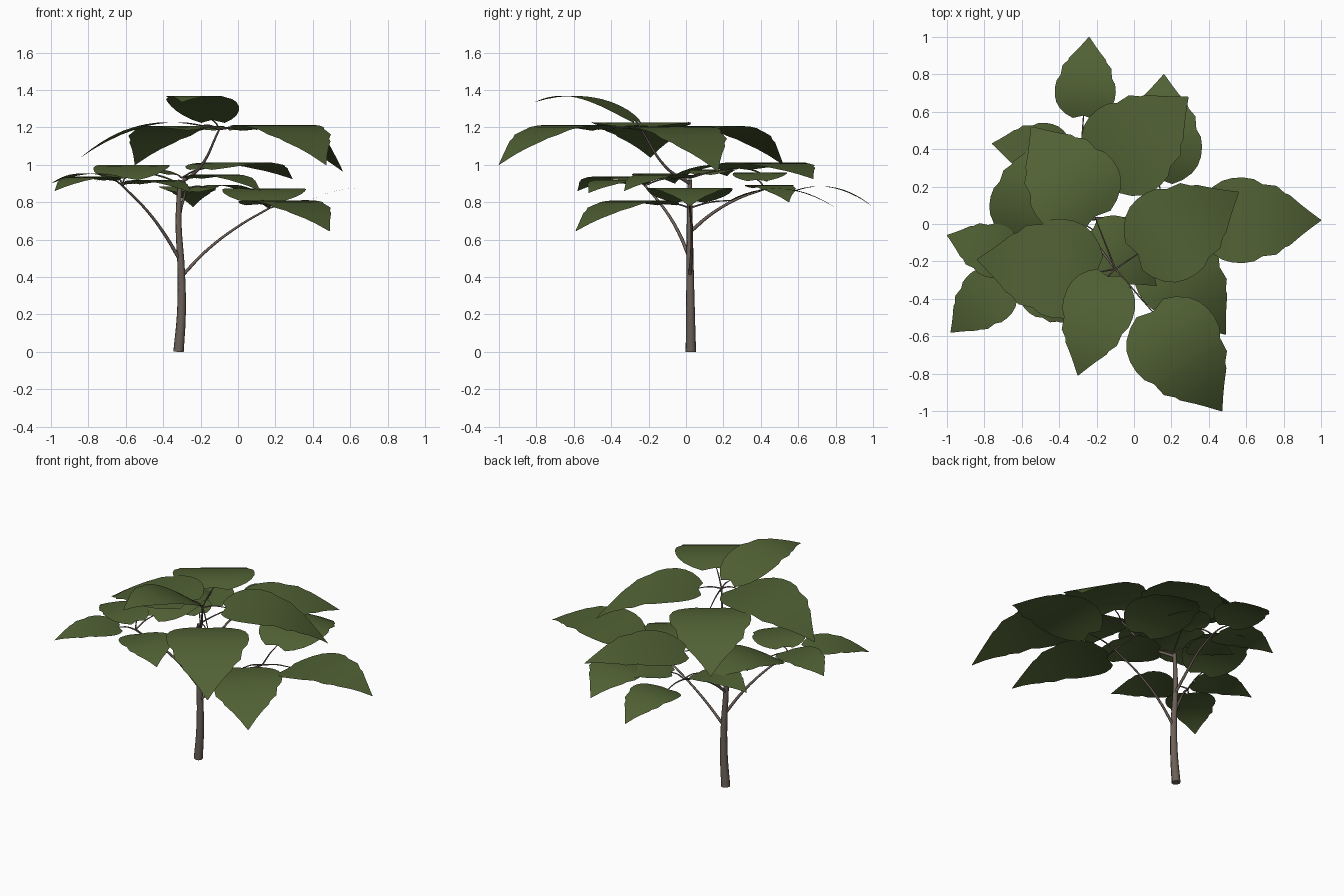
import bpy
from mathutils import Vector

if "Cube" in bpy.data.objects:
    bpy.data.objects.remove(bpy.data.objects["Cube"])


def material(name, rgb):
    m = bpy.data.materials.new(name)
    m.diffuse_color = (*rgb, 1)
    m.use_nodes = True
    m.node_tree.nodes["Principled BSDF"].inputs["Base Color"].default_value = m.diffuse_color
    return m


LEAF = material("leaf green", (0.082, 0.121, 0.035))
BARK = material("bark brown", (0.150, 0.118, 0.098))


def tube(name, pts, r0, r1):
    """Tapered round stem through a few points."""
    cu = bpy.data.curves.new(name, 'CURVE')
    cu.dimensions = '3D'
    cu.bevel_depth = 1.0
    cu.bevel_resolution = 2
    cu.resolution_u = 6
    cu.use_fill_caps = True
    sp = cu.splines.new('BEZIER')
    sp.bezier_points.add(len(pts) - 1)
    for i, (bp, p) in enumerate(zip(sp.bezier_points, pts)):
        bp.co = p
        bp.handle_left_type = bp.handle_right_type = 'AUTO'
        bp.radius = r0 + (r1 - r0) * i / (len(pts) - 1)
    cu.materials.append(BARK)
    bpy.context.collection.objects.link(bpy.data.objects.new(name, cu))


# half width along the leaf: (position, width) as fractions of length
PROFILE = [(0, .13), (.04, .22), (.1, .30), (.17, .35), (.25, .375), (.34, .38),
           (.43, .365), (.50, .32), (.54, .315), (.62, .305), (.69, .24),
           (.73, .225), (.82, .145), (.9, .08), (1, .004)]
COLS = [-1, -.6, -.25, 0, .25, .6, 1]


def leaf(name, base, tip, hub, wide=1.0, arch=.13):
    """Broad arched leaf between base and tip, with a stalk to its hub."""
    base, tip = Vector(base), Vector(tip)
    chord = tip - base
    length = chord.length
    side = chord.cross(Vector((0, 0, 1))).normalized()

    def mid(t):
        return base + chord * t + Vector((0, 0, 4 * arch * length * t * (1 - t)))

    verts, faces, n = [], [], len(COLS)
    for t, w in PROFILE:
        for c in COLS:
            tt = t - .04 * abs(c) * (1 - t) ** 3      # heart-shaped base
            verts.append(mid(tt) + side * (c * w * length * wide))
    for i in range(len(PROFILE) - 1):
        for j in range(n - 1):
            a = i * n + j
            faces.append((a, a + 1, a + n + 1, a + n))
    me = bpy.data.meshes.new(name)
    me.from_pydata(verts, [], faces)
    me.materials.append(LEAF)
    for p in me.polygons:
        p.use_smooth = True
    bpy.context.collection.objects.link(bpy.data.objects.new(name, me))
    # stalk
    hub = Vector(hub)
    m = (hub + base) / 2 + Vector((0, 0, .01))
    tube(name + "_stalk", [hub, m, base], .005, .003)


# trunk and branches
tube("trunk", [(-.318, .026, 0), (-.303, .024, .2), (-.303, .022, .42),
               (-.318, .02, .7), (-.31, .02, .92)], .028, .012)
EAST, WEST = (.17, .02, .77), (-.62, -.22, .89)
NORTH, TOP, MIDDLE = (-.28, .42, .87), (-.1, -.24, 1.19), (-.3, .02, .93)
tube("east_branch", [(-.305, .02, .4), (-.17, .03, .54), (0, .03, .67), EAST], .009, .005)
tube("west_branch", [(-.315, .02, .5), (-.4, -.04, .64), (-.5, -.12, .77), WEST], .010, .006)
tube("north_branch", [(-.315, .02, .64), (-.31, .14, .74), (-.29, .28, .82), NORTH], .010, .005)
tube("top_branch", [(-.31, .02, .9), (-.2, -.11, .99), TOP], .010, .005)

# leaves grouped by the branch that carries them
GROUPS = {
    "top": (TOP, [
        ((-.14, -.28, 1.24), (-.30, -.81, 1.335), .9, .13),
        ((.10, -.47, 1.19), (.47, -1.0, 1.0), 1, .14),
        ((.02, -.16, 1.19), (.56, .17, .965), 1, .14),
        ((-.21, .04, 1.19), (-.55, .52, 1.0), 1.08, .14),
        ((-.20, -.26, 1.21), (-.84, -.19, 1.04), 1.05, .12)]),
    "middle": (MIDDLE, [
        ((-.18, .28, .98), (.29, .68, .925), 1.12, .09),
        ((-.36, .10, .95), (-.62, .22, .94), 1.1, .1),
        ((-.22, -.03, .93), (.12, -.33, .86), .95, .1)]),
    "east": (EAST, [
        ((.38, .02, .81), (1.0, .02, .78), .97, .13),
        ((.12, -.12, .79), (.49, -.59, .645), 1, .12),
        ((.13, .24, .81), (.16, .80, .77), 1.05, .145)]),
    "west": (WEST, [
        ((-.69, -.30, .92), (-.98, -.58, .86), 1, .1),
        ((-.64, -.18, .93), (-1.0, -.06, .90), 1, .1),
        ((-.55, -.27, .90), (-.25, -.52, .85), 1.1, .1),
        ((-.60, -.06, .93), (-.50, .45, .93), 1.03, .135)]),
    "north": (NORTH, [
        ((-.27, .58, .86), (-.24, 1.0, .775), 1, .14),
        ((-.36, .38, .92), (-.76, .43, .91), .95, .11),
        ((-.17, .40, .88), (.15, .55, .80), .95, .12)]),
}
for group, (hub, items) in GROUPS.items():
    for i, (base, tip, wide, arch) in enumerate(items):
        leaf(f"{group}_leaf_{i + 1}", base, tip, hub, wide, arch)
